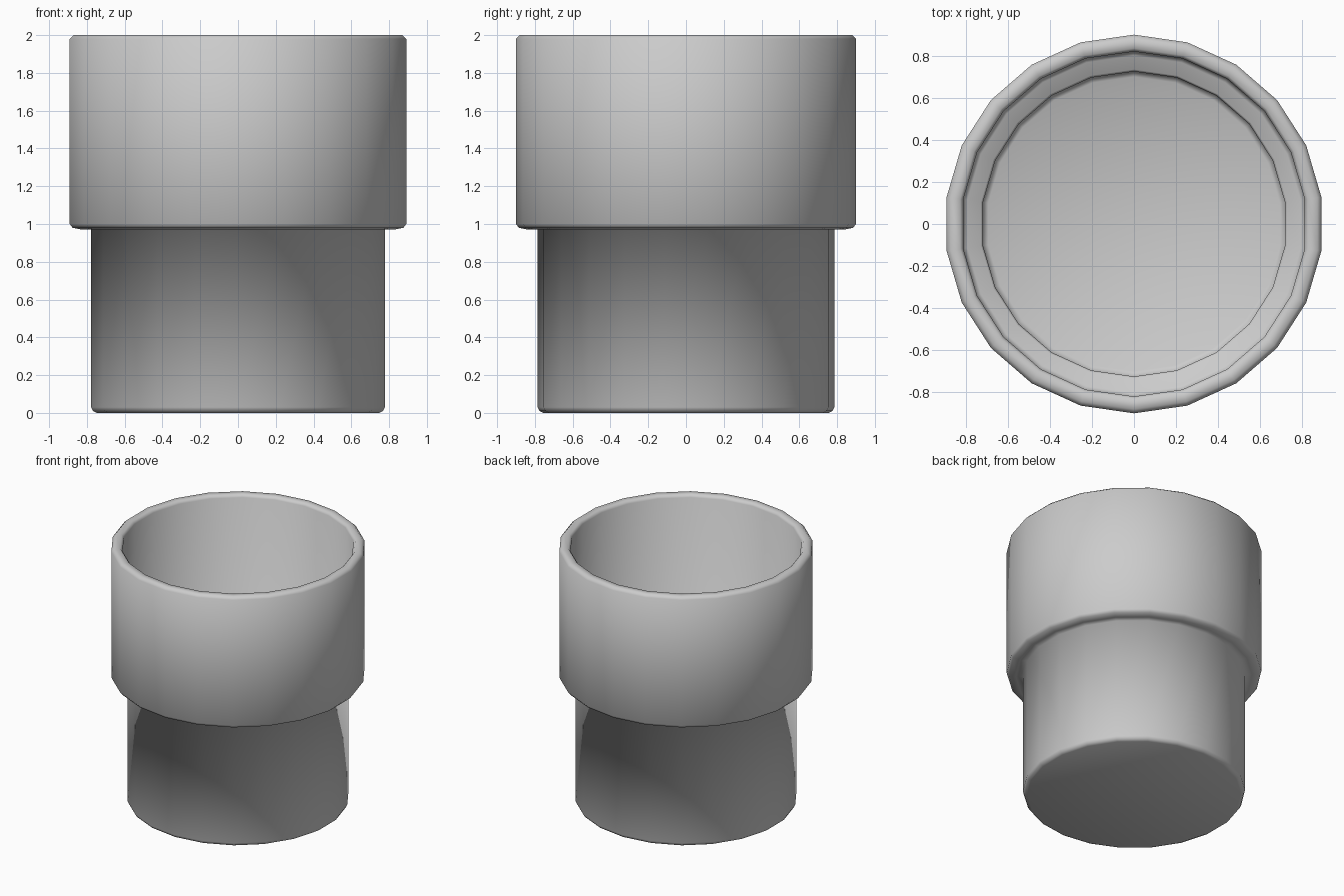
import bpy, bmesh, math

if "Cube" in bpy.data.objects:
    bpy.data.objects.remove(bpy.data.objects["Cube"])

SIDES = 22


def lathe(name, profile):
    """Revolve (radius, z) points about z, closing both ends with flat discs."""
    bm = bmesh.new()
    rings = []
    for r, z in profile:
        ring = []
        for i in range(SIDES):
            a = math.pi / 2 + 2 * math.pi * i / SIDES
            ring.append(bm.verts.new((r * math.cos(a), r * math.sin(a), z)))
        rings.append(ring)
    for low, high in zip(rings, rings[1:]):
        for i in range(SIDES):
            j = (i + 1) % SIDES
            bm.faces.new((low[i], low[j], high[j], high[i]))
    bm.faces.new(rings[0][::-1])
    bm.faces.new(rings[-1])
    bmesh.ops.recalc_face_normals(bm, faces=bm.faces[:])
    for f in bm.faces:
        f.smooth = True
    mesh = bpy.data.meshes.new(name)
    bm.to_mesh(mesh)
    bm.free()
    obj = bpy.data.objects.new(name, mesh)
    bpy.context.collection.objects.link(obj)
    return obj


# Stepped hollow cup: outside from the base up, over the rim, down to the floor
lathe("stepped_cup", [
    (0.755, 0.0), (0.775, 0.01), (0.785, 0.03),                # base edge
    (0.785, 0.97), (0.835, 0.97), (0.885, 0.98), (0.9, 1.0),   # outer step
    (0.9, 1.98), (0.88, 2.0), (0.835, 2.0), (0.82, 1.98),      # rim
    (0.82, 1.07), (0.80, 1.05), (0.735, 1.05), (0.725, 1.03),  # inner step
    (0.725, 0.09), (0.70, 0.075),                              # floor edge
])
